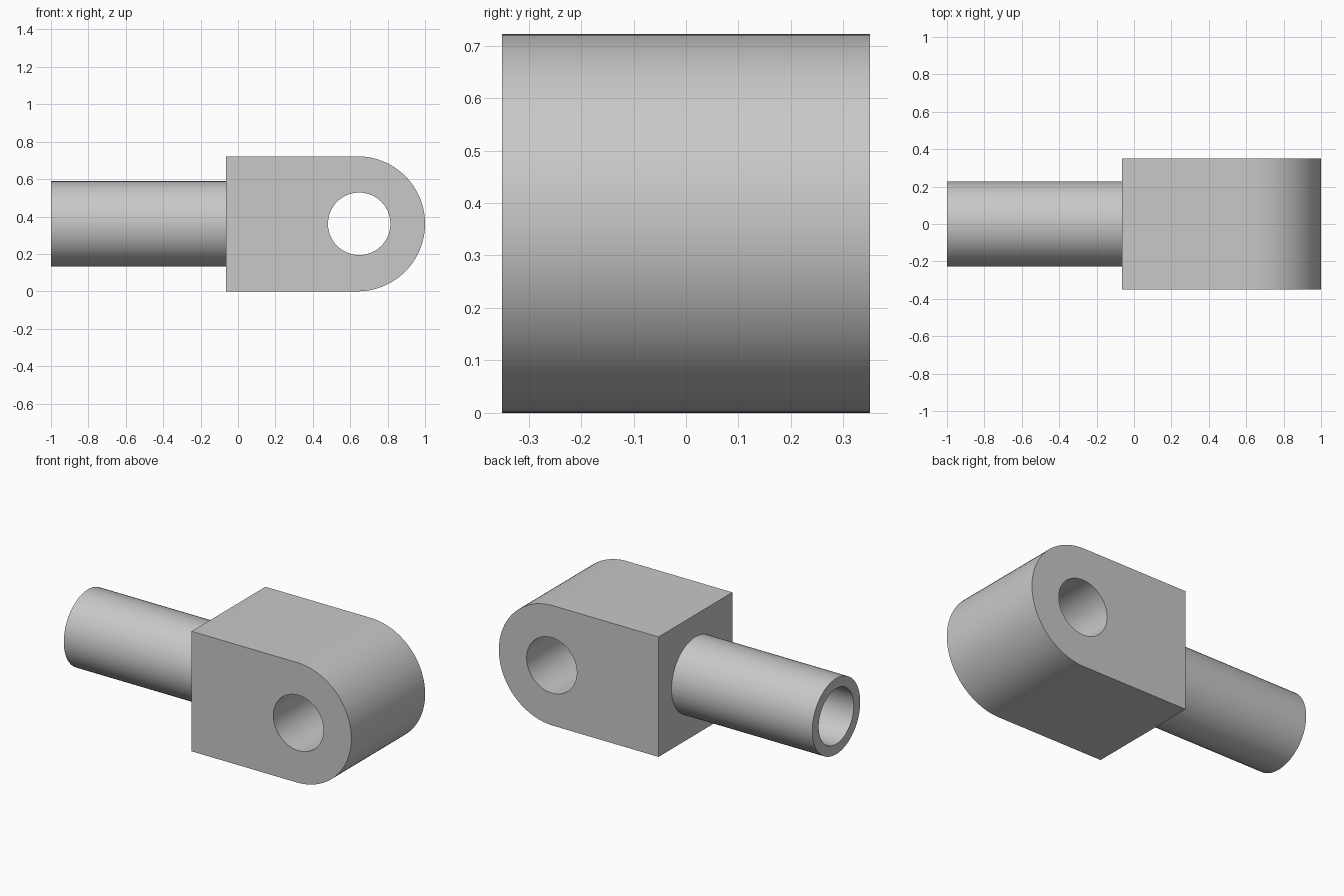
import bpy, bmesh
from math import sin, cos, pi, radians
from mathutils import Matrix

cube = bpy.data.objects.get("Cube")
if cube:
    bpy.data.objects.remove(cube, do_unlink=True)

steel = bpy.data.materials.new("grey_steel")
steel.use_nodes = True
grey = (0.58, 0.58, 0.58, 1)
steel.diffuse_color = grey
steel.node_tree.nodes["Principled BSDF"].inputs["Base Color"].default_value = grey


def arc(cx, cy, r, start, end, n):
    """Points from start to end angle, both included."""
    return [(cx + r * cos(start + (end - start) * i / n),
             cy + r * sin(start + (end - start) * i / n)) for i in range(n + 1)]


def circle(cx, cy, r, n=64):
    return arc(cx, cy, r, 0, 2 * pi, n)[:-1]


def extrude_profile(name, loops, depth, matrix):
    """Fill an outline with a hole, extrude it along local z and place it."""
    bm = bmesh.new()
    edges = []
    for loop in loops:
        vs = [bm.verts.new((x, y, -depth / 2)) for x, y in loop]
        edges += [bm.edges.new((v, vs[i - 1])) for i, v in enumerate(vs)]
    bmesh.ops.triangle_fill(bm, use_beauty=True, edges=edges, normal=(0, 0, -1))
    ext = bmesh.ops.extrude_face_region(bm, geom=bm.faces[:], use_keep_orig=True)
    top = [g for g in ext["geom"] if isinstance(g, bmesh.types.BMVert)]
    bmesh.ops.translate(bm, verts=top, vec=(0, 0, depth))
    bmesh.ops.transform(bm, matrix=matrix, verts=bm.verts)
    bmesh.ops.recalc_face_normals(bm, faces=bm.faces[:])
    mesh = bpy.data.meshes.new(name)
    bm.to_mesh(mesh)
    bm.free()
    mesh.materials.append(steel)
    obj = bpy.data.objects.new(name, mesh)
    bpy.context.collection.objects.link(obj)
    bpy.ops.object.select_all(action="DESELECT")
    obj.select_set(True)
    bpy.context.view_layer.objects.active = obj
    bpy.ops.object.shade_smooth_by_angle(angle=radians(30))
    return obj


mid = 0.361      # height of the axis
back = -0.063    # flat end of the eye block
bore = 0.167

# Eye block: flat at one end, rounded at the other, with a cross hole
outline = [(back, 2 * mid), (back, 0)] + arc(1 - mid, mid, mid, -pi / 2, pi / 2, 48)
extrude_profile("eye_block", [outline, circle(0.648, mid, bore)], 0.702,
                Matrix.Rotation(pi / 2, 4, "X"))

# Hollow shank, seated slightly inside the block
length = 1 + back + 0.01
extrude_profile("hollow_shank", [circle(0, 0, 0.228), circle(0, 0, bore)], length,
                Matrix.Translation((-1 + length / 2, 0, mid)) @ Matrix.Rotation(pi / 2, 4, "Y"))
